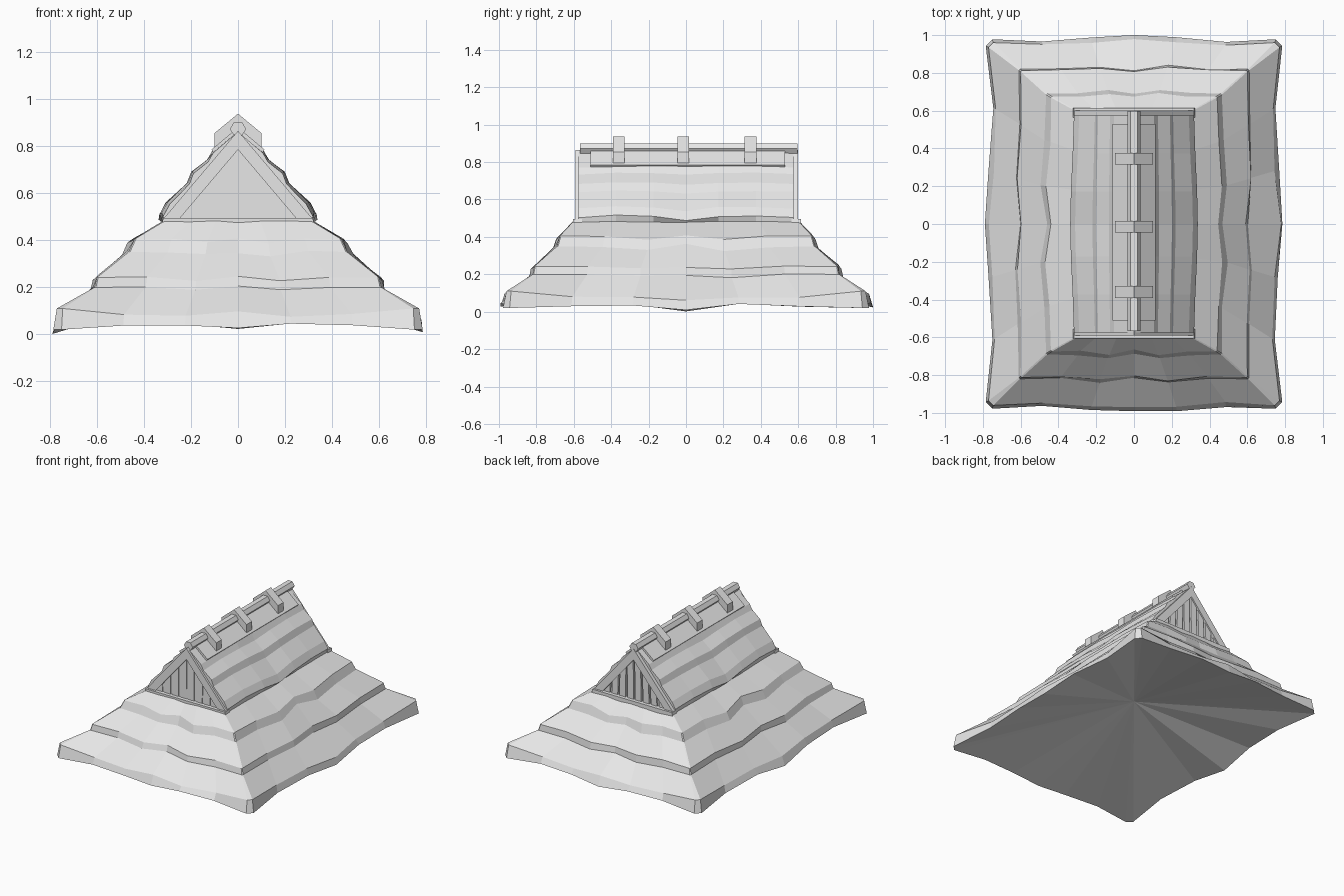
import bpy
import bmesh
import random
from math import cos, sin, pi

random.seed(4)
cube = bpy.data.objects.get("Cube")
if cube:
    bpy.data.objects.remove(cube, do_unlink=True)

grey = bpy.data.materials.new("plain_grey")
grey.use_nodes = True
grey.diffuse_color = (0.8, 0.8, 0.8, 1)
for node in grey.node_tree.nodes:
    if node.type == 'BSDF_PRINCIPLED':
        node.inputs["Base Color"].default_value = (0.8, 0.8, 0.8, 1)


def finish(name, bm):
    """Turn a bmesh into a flat shaded grey object."""
    bmesh.ops.recalc_face_normals(bm, faces=bm.faces)
    mesh = bpy.data.meshes.new(name)
    bm.to_mesh(mesh)
    bm.free()
    mesh.materials.append(grey)
    obj = bpy.data.objects.new(name, mesh)
    bpy.context.collection.objects.link(obj)
    return obj


def bridge(bm, a, b, closed=True):
    """Join two equally long rows of vertices with quads."""
    for i in range(len(a) if closed else len(a) - 1):
        j = (i + 1) % len(a)
        bm.faces.new((a[i], a[j], b[j], b[i]))


def extrude(name, profile, y0, y1):
    """Extrude an (x, z) outline along y."""
    bm = bmesh.new()
    front, back = [[bm.verts.new((x, y, z)) for x, z in profile] for y in (y0, y1)]
    bridge(bm, front, back)
    bm.faces.new(front)
    bm.faces.new(back)
    return finish(name, bm)


def mirrored(half):
    """Complete a right-hand outline with its left-hand copy."""
    return half + [(-x, z) for x, z in reversed(half) if x > 0]


def wobble(size=0.006):
    return random.uniform(-size, size)


# Waves: (outward, lift) at the outer, inner and middle points of a side
CALM = ((0, 0), (0, 0), (0, 0))
EAVE_SIDE = ((-0.04, 0.012), (-0.02, 0.018), (0.004, -0.016))
EAVE_SIDE_TOP = ((-0.035, -0.03), (-0.025, -0.03), (0.004, -0.045))
EAVE_END = ((-0.012, 0.022), (0.008, 0.022), (0.018, 0.008))
EAVE_END_TOP = ((-0.012, -0.025), (0.004, -0.03), (0.014, -0.01))
RIPPLE = ((0, 0.003), (0.015, -0.014), (-0.005, 0))
SAG = ((0.005, 0), (0.03, -0.02), (0, 0.008))
STEPS = (-1, -0.65, -0.3, 0, 0.3, 0.65, 1)


def wave_at(wave, t):
    if abs(t) == 1:
        return 0, 0
    out, lift = wave[{0.65: 0, 0.3: 1, 0: 2}[abs(t)]]
    return out + wobble(), lift + wobble()


def skirt_ring(bm, hx, hy, z, chamfer, side, end):
    """Rectangular ring with cut corners and wavy sides."""
    ring = []
    for along, sign, wave in (("x", -1, end), ("y", 1, side), ("x", 1, end), ("y", -1, side)):
        for t in STEPS:
            out, lift = wave_at(wave, t)
            if along == "x":
                co = (-sign * t * (hx - chamfer), sign * (hy + out), z + lift)
            else:
                co = (sign * (hx + out), sign * t * (hy - chamfer), z + lift)
            ring.append(bm.verts.new(co))
    return ring


# Lower thatch: flared hipped skirt in three tiers
bm = bmesh.new()
rings = [skirt_ring(bm, *spec) for spec in (
    (0.785, 0.978, 0.02, 0.035, EAVE_SIDE, EAVE_END),
    (0.77, 0.96, 0.11, 0.025, EAVE_SIDE_TOP, EAVE_END_TOP),
    (0.61, 0.82, 0.2, 0.006, RIPPLE, RIPPLE),
    (0.60, 0.812, 0.242, 0.006, RIPPLE, RIPPLE),
    (0.465, 0.69, 0.35, 0.006, SAG, RIPPLE),
    (0.44, 0.675, 0.405, 0.006, SAG, RIPPLE),
    (0.315, 0.605, 0.48, 0.004, CALM, CALM),
)]
for low, high in zip(rings, rings[1:]):
    bridge(bm, low, high)
bm.faces.new(rings[-1])
# Hollow underside rising to the middle
hub = bm.verts.new((0, 0, 0.24))
for i, v in enumerate(rings[0]):
    bm.faces.new((v, rings[0][i - 1], hub))
finish("lower_thatch", bm)

# Upper thatch: gabled roof in stepped courses
COURSES = ((0.315, 0.47, 0), (0.318, 0.505, 0.018), (0.29, 0.552, 0.02),
           (0.207, 0.64, 0.012), (0.19, 0.685, 0.01), (0.127, 0.737, 0.006),
           (0.106, 0.775, 0.004))
bm = bmesh.new()
sections = []
for t in STEPS:
    half = []
    for x, z, bulge in COURSES:
        sway = 0 if abs(t) == 1 else bulge * (0.6 + 0.5 * cos(pi * t))
        drop = 0 if abs(t) == 1 else 0.8 * bulge * cos(2 * pi * t)
        half.append((x + sway, z - drop + (wobble(0.004) if bulge else 0)))
    half.append((0, 0.862))
    sections.append([bm.verts.new((x, t * 0.575, z)) for x, z in mirrored(half)])
for a, b in zip(sections, sections[1:]):
    bridge(bm, a, b)
bm.faces.new(sections[0])
bm.faces.new(sections[-1])
finish("upper_thatch", bm)

# Gables: sill, two rafters and leaning slats at each end
for label, s in (("front", -1), ("back", 1)):
    def depth(a, b):
        return (s * a + 0.005, s * b + 0.005)

    extrude(label + "_gable_sill",
            mirrored([(0.325, 0.463), (0.318, 0.495)]), *depth(0.56, 0.61))
    rafter = [(0.318, 0.49), (0, 0.865), (0, 0.785), (0.25, 0.49)]
    for side, m in (("left", 1), ("right", -1)):
        extrude(label + "_gable_rafter_" + side,
                [(m * x, z) for x, z in rafter], *depth(0.56, 0.595))
    for i in range(8):
        x = (i - 3.5) * 0.063
        lean = wobble(0.007)
        w = 0.024

        def top(px):
            return 0.8 - 1.18 * abs(px)
        extrude(label + "_gable_slat_%d" % (i + 1),
                [(x - w, 0.485), (x + w, 0.485),
                 (x + w + lean, top(x + w)), (x - w + lean, top(x - w))],
                *depth(0.56, 0.585))

# Ridge: thatch saddle, hexagonal pole and straps
extrude("ridge_saddle",
        mirrored([(0.095, 0.76), (0.113, 0.785), (0, 0.88)]), -0.51, 0.53)
extrude("ridge_pole",
        [(0.035 * cos(i * pi / 3), 0.873 + 0.032 * sin(i * pi / 3)) for i in range(6)],
        -0.567, 0.597)
strap = [(0, 0.865), (0.1, 0.783), (0.1, 0.855), (0, 0.938), (-0.1, 0.855), (-0.1, 0.783)]
for i, y in enumerate((-0.36, -0.015, 0.345)):
    extrude("ridge_strap_%d" % (i + 1), strap, y - 0.031, y + 0.031)
